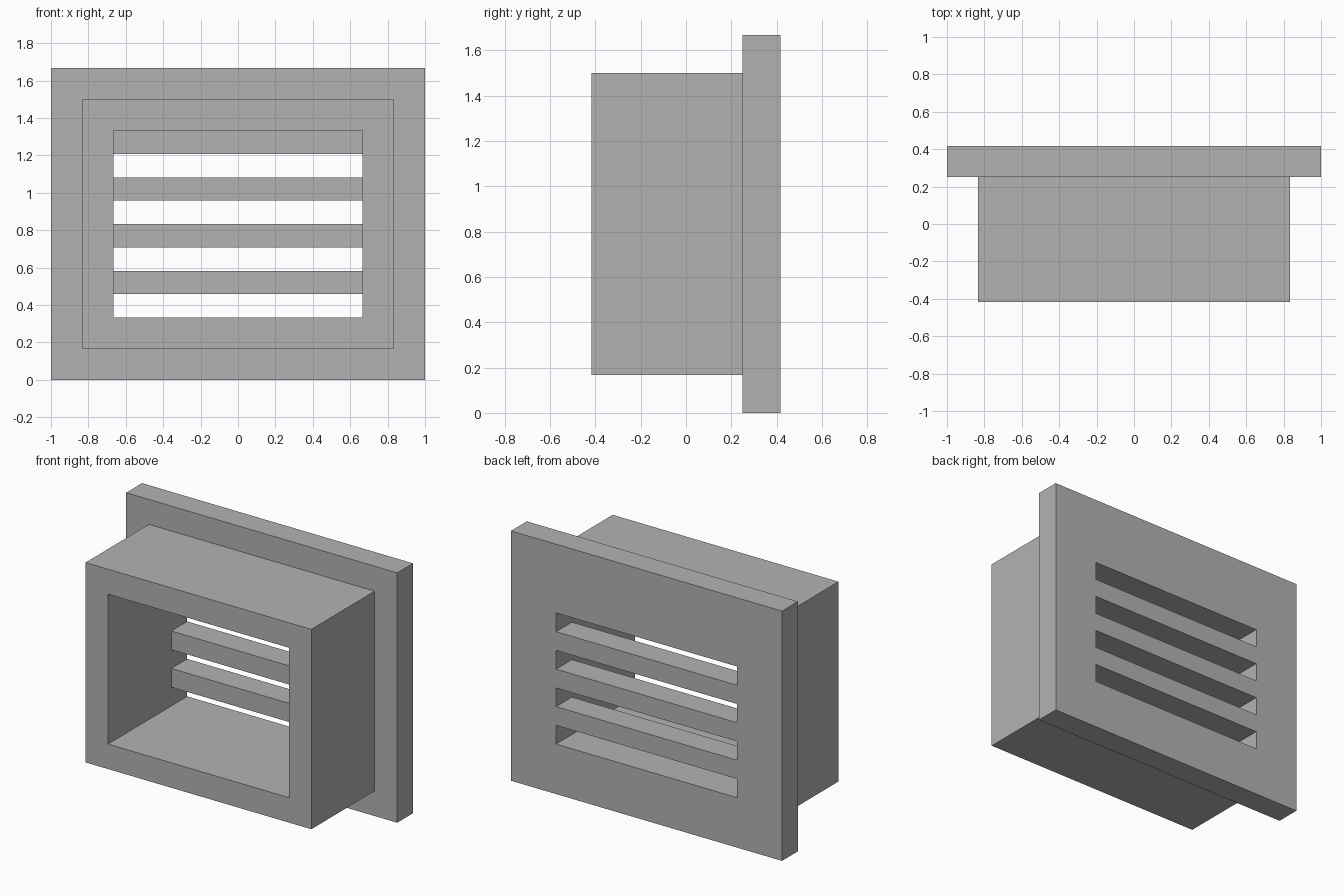
import bpy
from mathutils import Vector

default = bpy.data.objects.get("Cube")
if default:
    bpy.data.objects.remove(default, do_unlink=True)

U = 1 / 6  # wall thickness, the module of the whole part

grey = bpy.data.materials.new("plain_grey")
grey.use_nodes = True
colour = (0.45, 0.45, 0.45, 1)
grey.diffuse_color = colour
grey.node_tree.nodes["Principled BSDF"].inputs["Base Color"].default_value = colour


def box(name, low, high):
    """Axis-aligned box between two corners."""
    low, high = Vector(low), Vector(high)
    bpy.ops.mesh.primitive_cube_add(size=1)
    ob = bpy.context.object
    ob.name = name
    for v in ob.data.vertices:
        v.co = [(a + b) / 2 + c * (b - a) for a, b, c in zip(low, high, v.co)]
    ob.data.materials.append(grey)
    return ob


def combine(target, other, operation):
    """Apply a boolean to the target and discard the other solid."""
    mod = target.modifiers.new(operation.lower(), "BOOLEAN")
    mod.object, mod.operation, mod.solver = other, operation, "EXACT"
    bpy.context.view_layer.objects.active = target
    bpy.ops.object.modifier_apply(modifier=mod.name)
    bpy.data.objects.remove(other, do_unlink=True)


# Back flange plate
front, back = -2.5 * U, 2.5 * U
plate_front = back - U
vent = box("vent_housing", (-1, plate_front, 0), (1, back, 10 * U))

# Duct projecting forward from the plate
duct = box("duct", (-5 * U, front, U), (5 * U, back - U / 2, 9 * U))
combine(vent, duct, "UNION")

# Open cavity in the duct
cavity = box("cavity", (-4 * U, front - U, 2 * U), (4 * U, plate_front, 8 * U))
combine(vent, cavity, "DIFFERENCE")

# Four slots through the plate, leaving slats between them
pitch = 1.5 * U
for i in range(4):
    z = 2 * U + i * pitch
    slot = box("slot", (-4 * U, plate_front - U / 2, z),
               (4 * U, back + U, z + pitch / 2))
    combine(vent, slot, "DIFFERENCE")
